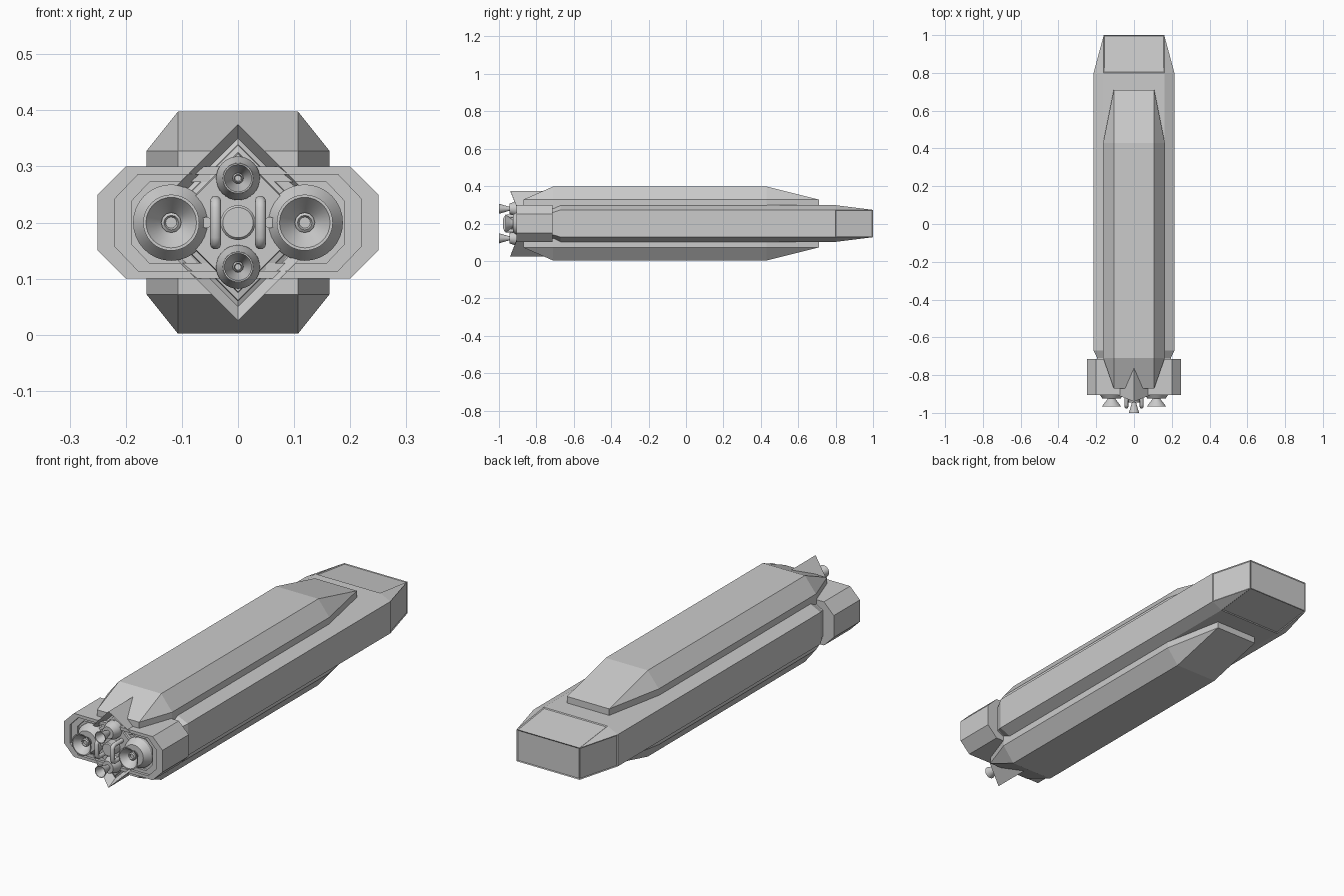
import bpy
import bmesh
import math

cube = bpy.data.objects.get("Cube")
if cube:
    bpy.data.objects.remove(cube, do_unlink=True)

MID = 0.2  # height of the long axis

grey = bpy.data.materials.new("hull_grey")
grey.use_nodes = True
grey.diffuse_color = (0.6, 0.6, 0.6, 1)
grey.node_tree.nodes["Principled BSDF"].inputs["Base Color"].default_value = (0.6, 0.6, 0.6, 1)


def finish(name, bm, smooth=False):
    bmesh.ops.recalc_face_normals(bm, faces=bm.faces)
    mesh = bpy.data.meshes.new(name)
    bm.to_mesh(mesh)
    bm.free()
    mesh.materials.append(grey)
    obj = bpy.data.objects.new(name, mesh)
    bpy.context.collection.objects.link(obj)
    if smooth:
        bpy.ops.object.select_all(action='DESELECT')
        obj.select_set(True)
        bpy.context.view_layer.objects.active = obj
        bpy.ops.object.shade_smooth_by_angle(angle=math.radians(30))
    return obj


def loft(name, rings, smooth=False):
    """Skin a series of equal-length rings and cap both ends."""
    bm = bmesh.new()
    loops = [[bm.verts.new(p) for p in ring] for ring in rings]
    n = len(loops[0])
    for a, b in zip(loops, loops[1:]):
        for i in range(n):
            j = (i + 1) % n
            bm.faces.new((a[i], a[j], b[j], b[i]))
    bm.faces.new(loops[0])
    bm.faces.new(loops[-1])
    return finish(name, bm, smooth)


def hull_mesh(points):
    bm = bmesh.new()
    for p in points:
        bm.verts.new(p)
    bmesh.ops.convex_hull(bm, input=bm.verts)
    bmesh.ops.dissolve_limit(bm, angle_limit=0.02, verts=bm.verts, edges=bm.edges)
    return bm


def octagon(y, wide, flat, tall, side):
    """Chamfered rectangle: half width, flat top half width, half height, side half height."""
    quarter = [(wide, side), (flat, tall)]
    pts = quarter + [(-x, z) for x, z in reversed(quarter)]
    pts += [(-x, -z) for x, z in pts]
    return [(x, y, MID + z) for x, z in pts]


def turned(name, x, z, profile, sides=32):
    """Revolve (radius, y) pairs about a lengthwise axis."""
    rings = []
    for r, y in profile:
        angles = [2 * math.pi * i / sides for i in range(sides)]
        rings.append([(x + r * math.cos(a), y, z + r * math.sin(a)) for a in angles])
    return loft(name, rings, True)


# Main hull with a narrowed neck at the engine end
body = (0.214, 0.162, 0.098, 0.073)
neck = (0.195, 0.15, 0.085, 0.06)
loft("main_hull", [octagon(-0.74, *neck), octagon(-0.71, *neck),
                   octagon(-0.67, *body), octagon(0.8, *body)])

# Tapered nose with recessed panels
tip = [(sx * 0.16, 1.0, MID + sz * 0.073) for sx in (-1, 1) for sz in (-1, 1)]
bm = hull_mesh(octagon(0.8, *body) + tip)
bm.normal_update()
panels = [f for f in bm.faces if len(f.verts) == 4 and f.normal.y > -0.5]
bmesh.ops.inset_individual(bm, faces=panels, thickness=0.006, depth=-0.003)
finish("nose", bm)

# Armour slabs above and below
for name, s in (("upper_slab", 1), ("lower_slab", -1)):
    pts = []
    for sx in (-1, 1):
        for z in (0.08, 0.128):
            for x, y in ((0.107, -0.87), (0.163, -0.71), (0.163, 0.43), (0.107, 0.71)):
                pts.append((sx * x, y, MID + s * z))
        for y in (-0.71, 0.43):
            pts.append((sx * 0.107, y, MID + s * 0.198))
    finish(name, hull_mesh(pts))

# Engine collar with a stepped recess
outer = (0.25, 0.2, 0.1, 0.05)
steps = [(0.22, 0.178, 0.086, 0.042), (0.19, 0.158, 0.072, 0.038), (0.17, 0.143, 0.059, 0.033)]
rings = [octagon(-0.715, *outer), octagon(-0.905, *outer)]
for i, step in enumerate(steps):
    front = -0.905 + 0.012 * i
    rings += [octagon(front, *step), octagon(front + 0.012, *step)]
loft("engine_collar", rings)

# Diamond engine block with swept points and an inner rim
diamond = []
for r, y_tip, y_side in ((0.175, -0.72, -0.72), (0.175, -0.94, -0.87), (0.15, -0.89, -0.872),
                         (0.14, -0.89, -0.88), (0.138, -0.895, -0.885),
                         (0.125, -0.895, -0.89), (0.123, -0.9, -0.9)):
    diamond.append([(r, y_side, MID), (0, y_tip, MID + r),
                    (-r, y_side, MID), (0, y_tip, MID - r)])
loft("diamond_block", diamond)


def engine(name, x, z, base, radius, y0, y1, y2):
    """Conical mount, hollow bell and a central plug."""
    turned(name + "_mount", x, z, [(base, y0 + 0.04), (base, y0), (base * 0.92, y0 - 0.008),
                                   (base * 0.7, y1), (base * 0.3, y1)])
    turned(name + "_bell", x, z, [(radius * 0.4, y1 + 0.01), (radius * 0.45, y1 - 0.004),
                                  (radius * 0.7, y1 + (y2 - y1) * 0.5), (radius, y2),
                                  (radius * 0.9, y2), (radius * 0.6, y1 + (y2 - y1) * 0.5),
                                  (radius * 0.35, y1 - 0.004)])
    turned(name + "_plug", x, z, [(radius * 0.36, y1), (radius * 0.36, y1 - 0.014),
                                  (radius * 0.26, y1 - 0.018), (radius * 0.2, y1 - 0.012)], 12)


for side, s in (("left", 1), ("right", -1)):
    engine(side + "_engine", s * 0.119, MID, 0.068, 0.05, -0.895, -0.925, -0.965)
for side, s in (("upper", 1), ("lower", -1)):
    engine(side + "_engine", 0, MID + s * 0.079, 0.039, 0.027, -0.91, -0.945, -1.0)

# Central hub and side studs
turned("central_hub", 0, MID, [(0.031, -0.88), (0.031, -0.94), (0.027, -0.945)])
for side, s in (("left", 1), ("right", -1)):
    turned(side + "_stud", s * 0.057, MID, [(0.01, -0.88), (0.01, -0.91)], 12)

# Bent pipes either side of the hub
for side, s in (("left", 1), ("right", -1)):
    curve = bpy.data.curves.new(side + "_pipe", 'CURVE')
    curve.dimensions = '3D'
    curve.bevel_depth = 0.01
    curve.bevel_resolution = 3
    spline = curve.splines.new('POLY')
    half = [(-0.89, 0.038), (-0.955, 0.038), (-0.964, 0.034), (-0.968, 0.025)]
    path = half + [(y, -z) for y, z in reversed(half)]
    spline.points.add(len(path) - 1)
    for point, (y, z) in zip(spline.points, path):
        point.co = (s * 0.04, y, MID + z, 1)
    spline.use_smooth = True
    curve.materials.append(grey)
    bpy.context.collection.objects.link(bpy.data.objects.new(side + "_pipe", curve))
